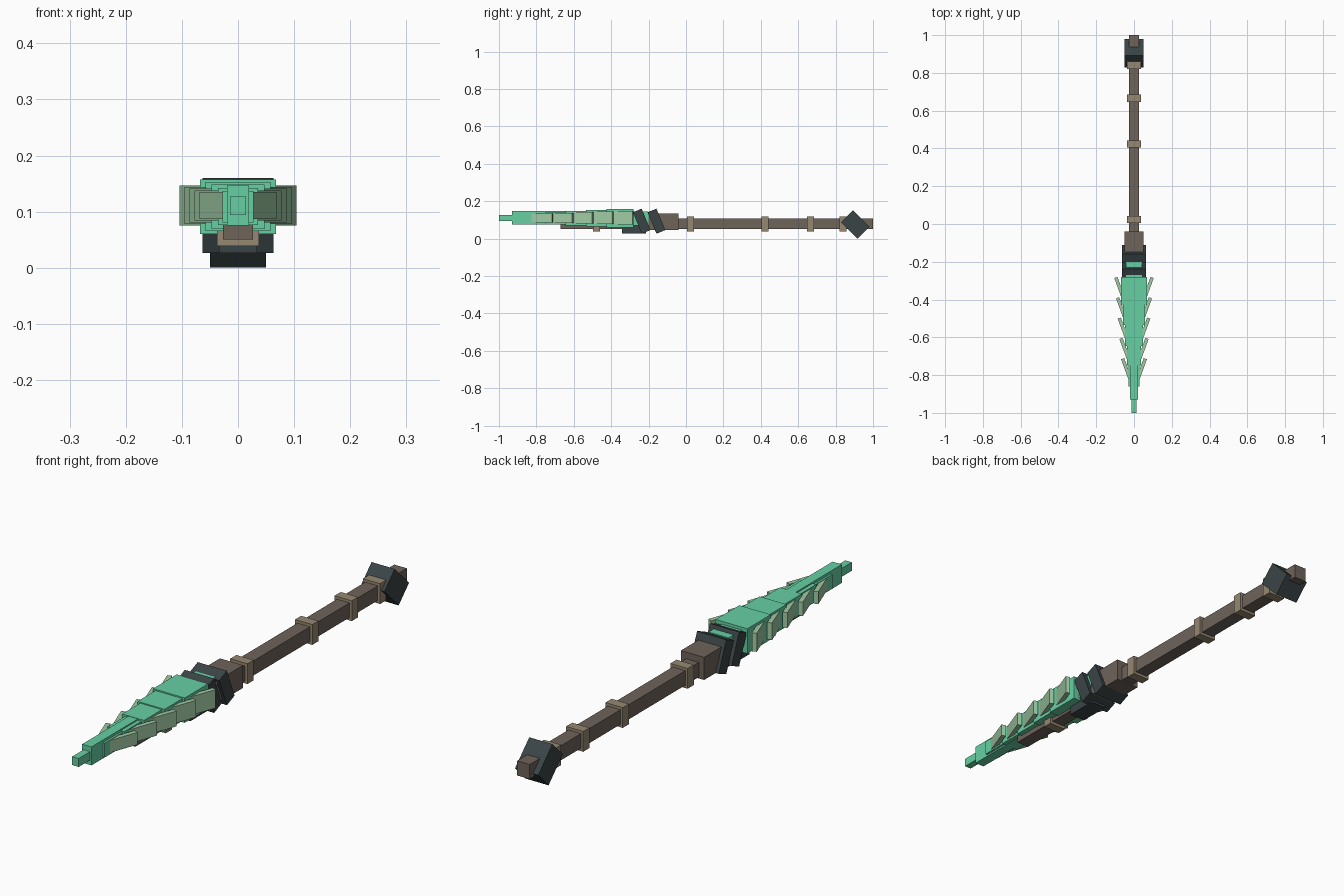
import bpy
from math import radians

cube = bpy.data.objects.get("Cube")
if cube:
    bpy.data.objects.remove(cube, do_unlink=True)


def material(name, rgb):
    """Flat colour given as 0-255 sRGB, stored linear."""
    lin = [((c / 255 + 0.055) / 1.055) ** 2.4 for c in rgb] + [1.0]
    m = bpy.data.materials.new(name)
    m.use_nodes = True
    m.diffuse_color = lin
    m.node_tree.nodes["Principled BSDF"].inputs["Base Color"].default_value = lin
    return m


wood = material("brown wood", (110, 99, 90))
tan = material("tan wrap", (150, 135, 113))
dark = material("dark iron", (58, 68, 70))
teal = material("teal crystal", (103, 208, 164))
pale = material("pale green", (160, 203, 165))


def box(name, mat, centre, size, rot=(0, 0, 0)):
    bpy.ops.mesh.primitive_cube_add(size=1, location=centre,
                                    rotation=[radians(a) for a in rot])
    ob = bpy.context.object
    ob.name = name
    ob.scale = size
    ob.data.materials.append(mat)
    return ob


def bar(name, mat, y0, y1, half_x, z0, z1):
    """Box centred on x, running from y0 to y1 and from z0 to z1."""
    return box(name, mat, (0, (y0 + y1) / 2, (z0 + z1) / 2),
               (2 * half_x, y1 - y0, z1 - z0))


# Handle with its wraps and thicker collar
bar("shaft", wood, -0.67, 1.0, 0.027, 0.05, 0.107)
for y in (-0.478, 0.024, 0.423, 0.666, 0.84):
    bar("shaft_wrap", tan, y - 0.019, y + 0.019, 0.037, 0.039, 0.118)
bar("collar", wood, -0.2, -0.04, 0.05, 0.045, 0.133)

# Tilted pommel block
box("pommel", dark, (0, 0.905, 0.076), (0.1, 0.09, 0.124), (45, 0, 0))

# Tilted guard rings and the block beneath them
for y in (-0.237, -0.158):
    box("guard_ring", dark, (0, y, 0.093), (0.126, 0.051, 0.124), (22.5, 0, 0))
bar("guard_block", dark, -0.342, -0.214, 0.034, 0.026, 0.07)

# Blade: nested blocks that step down towards the point
bar("blade_root", teal, -0.3, -0.2, 0.043, 0.07, 0.146)
steps = [(-0.425, 0.068, 0.0485), (-0.535, 0.058, 0.0435), (-0.645, 0.047, 0.0395),
         (-0.75, 0.036, 0.033), (-0.86, 0.028, 0.028)]
for i, (front, half_x, half_z) in enumerate(steps):
    bar("blade_step", teal, front, -0.28 - 0.004 * i, half_x,
        0.109 - half_z, 0.109 + half_z)
bar("blade_spine", teal, -0.93, -0.3, 0.02, 0.075, 0.147)
bar("blade_tip", teal, -1.0, -0.92, 0.014, 0.094, 0.127)

# Swept barbs on both sides, shrinking towards the point
for i in range(5):
    for side, label in ((1, "left"), (-1, "right")):
        box(label + "_barb", pale,
            (side * (0.072 - 0.009 * i), -0.349 - 0.1075 * i, 0.111),
            (0.018, 0.14, 0.072 - 0.006 * i), (0, 0, -20 * side))
